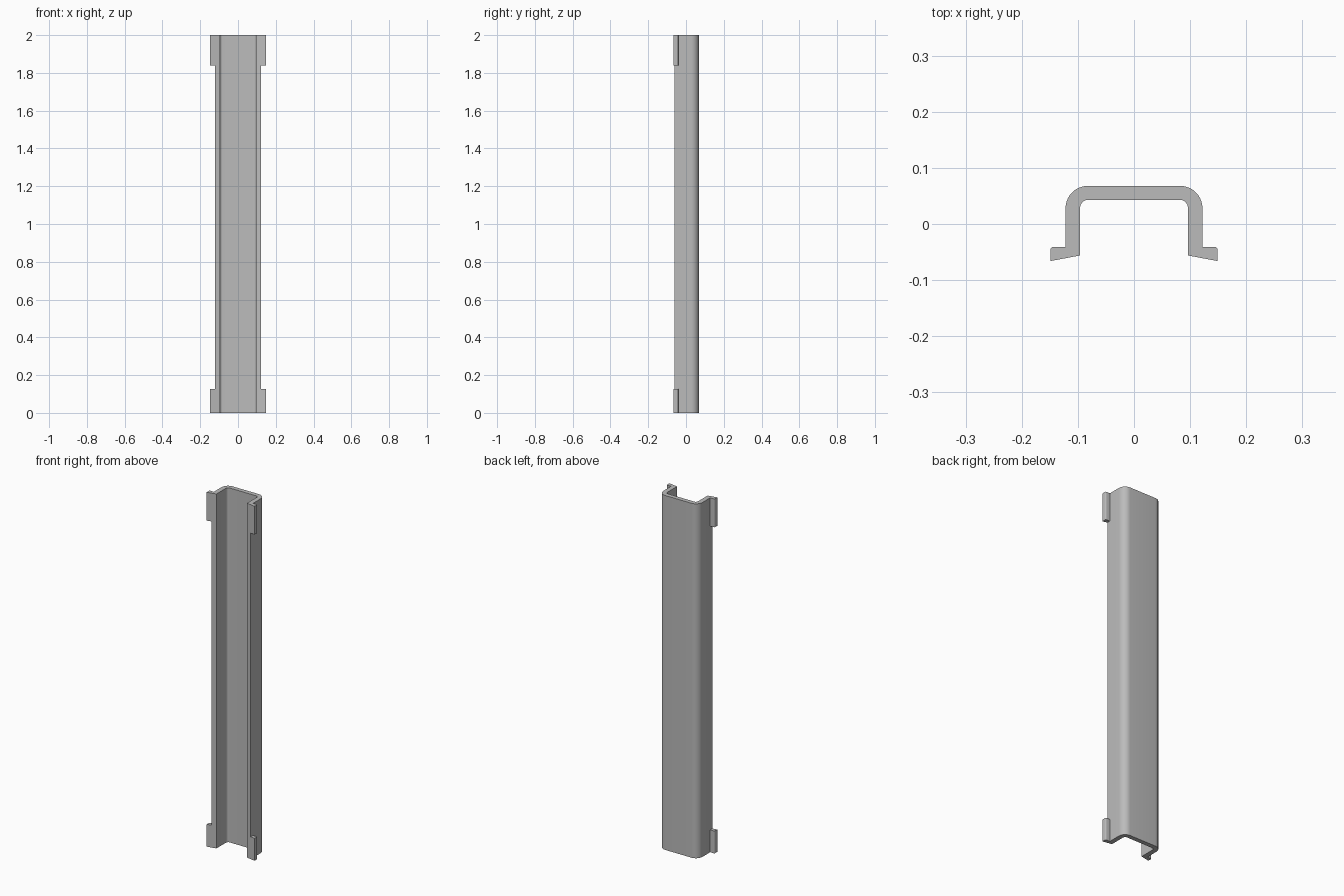
import bpy, bmesh, math

cube = bpy.data.objects.get("Cube")
if cube:
    bpy.data.objects.remove(cube, do_unlink=True)

HEIGHT = 2.0
OUT_X, IN_X, TAB_X = 0.122, 0.096, 0.149
BACK_Y, INNER_Y, TAB_Y = 0.068, 0.043, -0.041
OUT_R, IN_R, TAB_R = 0.04, 0.014, 0.005

grey = bpy.data.materials.new("plain grey")
grey.use_nodes = True
colour = (0.5, 0.5, 0.5, 1)
grey.diffuse_color = colour
grey.node_tree.nodes["Principled BSDF"].inputs["Base Color"].default_value = colour


def lip_y(x):
    """Front edge slopes forward towards the outside."""
    return -0.056 - (x - IN_X) * 0.19


def corner(x, y, r, steps):
    """Rounded corner at (x, y), from the +x side round to the +y side."""
    angles = [math.pi / 2 * i / steps for i in range(steps + 1)]
    return [(x - r + r * math.cos(a), y - r + r * math.sin(a)) for a in angles]


def mirrored(points):
    return [(-x, y) for x, y in reversed(points)]


def prism(name, outline, z0, z1):
    """Extrude a closed outline upwards."""
    bm = bmesh.new()
    base = bm.faces.new([bm.verts.new((x, y, z0)) for x, y in outline])
    top = bmesh.ops.extrude_face_region(bm, geom=[base])
    verts = [g for g in top["geom"] if isinstance(g, bmesh.types.BMVert)]
    bmesh.ops.translate(bm, verts=verts, vec=(0, 0, z1 - z0))
    bmesh.ops.recalc_face_normals(bm, faces=bm.faces)
    mesh = bpy.data.meshes.new(name)
    bm.to_mesh(mesh)
    bm.free()
    mesh.materials.append(grey)
    obj = bpy.data.objects.new(name, mesh)
    bpy.context.collection.objects.link(obj)
    bpy.ops.object.select_all(action="DESELECT")
    obj.select_set(True)
    bpy.context.view_layer.objects.active = obj
    bpy.ops.object.shade_smooth_by_angle(angle=math.radians(30))


# U-shaped channel, open to the front
outer = [(OUT_X, lip_y(OUT_X))] + corner(OUT_X, BACK_Y, OUT_R, 10)
inner = [(IN_X, lip_y(IN_X))] + corner(IN_X, INNER_Y, IN_R, 8)
outline = outer + mirrored(outer) + list(reversed(inner + mirrored(inner)))
prism("channel", outline, 0, HEIGHT)

# Flange tabs at the ends of both walls
tab = [(OUT_X, lip_y(OUT_X)), (TAB_X, lip_y(TAB_X))]
tab += corner(TAB_X, TAB_Y, TAB_R, 4) + [(OUT_X, TAB_Y)]
for level, z0, z1 in (("lower", 0, 0.126), ("upper", 1.84, HEIGHT)):
    prism(level + "_left_tab", tab, z0, z1)
    prism(level + "_right_tab", mirrored(tab), z0, z1)
